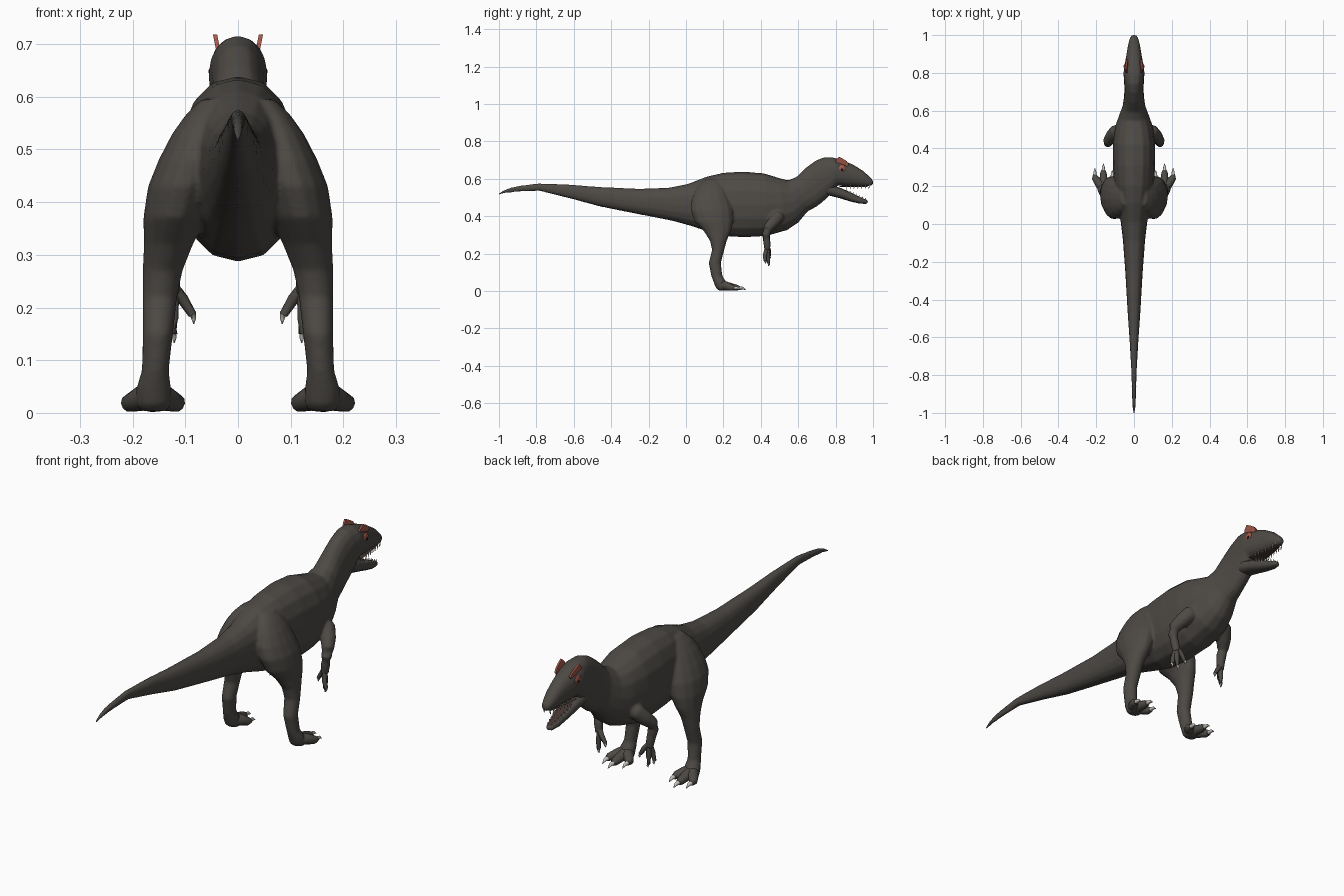
import bpy, bmesh, math
from mathutils import Vector

cube = bpy.data.objects.get("Cube")
if cube:
    bpy.data.objects.remove(cube, do_unlink=True)


def material(name, colour):
    mat = bpy.data.materials.new(name)
    mat.use_nodes = True
    rgba = (*colour, 1)
    mat.diffuse_color = rgba
    bsdf = next(n for n in mat.node_tree.nodes if n.type == 'BSDF_PRINCIPLED')
    bsdf.inputs["Base Color"].default_value = rgba
    bsdf.inputs["Roughness"].default_value = 0.8
    return mat


SKIN = material("dark brown skin", (.075, .068, .06))
RED = material("red crest", (.36, .1, .07))
MOUTH = material("dark mouth", (.06, .035, .03))
IVORY = material("ivory claws and teeth", (.55, .53, .49))
BLACK = material("black eye", (.01, .01, .01))


def finish(name, bm, mats, rule=None, angle=60):
    """Turn a bmesh into a smooth shaded object, colouring faces by a rule."""
    bmesh.ops.recalc_face_normals(bm, faces=bm.faces)
    bm.normal_update()
    for f in bm.faces:
        f.smooth = True
        if rule and rule(f):
            f.material_index = 1
    mesh = bpy.data.meshes.new(name)
    bm.to_mesh(mesh)
    bm.free()
    for m in mats:
        mesh.materials.append(m)
    mesh.set_sharp_from_angle(angle=math.radians(angle))
    obj = bpy.data.objects.new(name, mesh)
    bpy.context.collection.objects.link(obj)
    return obj


def loft(name, rings, mats, sides=16, power=2.0, rule=None):
    """Skin a row of rings, each a centre and two half axes."""
    bm = bmesh.new()
    rows = []
    for centre, a, b in rings:
        row = []
        for i in range(sides):
            t = math.tau * i / sides
            c, s = math.cos(t), math.sin(t)
            c = math.copysign(abs(c) ** (2 / power), c)
            s = math.copysign(abs(s) ** (2 / power), s)
            row.append(bm.verts.new(centre + a * c + b * s))
        rows.append(row)
    for r, q in zip(rows, rows[1:]):
        for i in range(sides):
            j = (i + 1) % sides
            bm.faces.new((r[i], r[j], q[j], q[i]))
    bm.faces.new(rows[0])
    bm.faces.new(rows[-1])
    return finish(name, bm, mats, rule)


def spine(stations):
    """Rings from (top y, top z, bottom y, bottom z, half width)."""
    out = []
    for yt, zt, yb, zb, w in stations:
        top, low = Vector((0, yt, zt)), Vector((0, yb, zb))
        out.append(((top + low) / 2, Vector((w, 0, 0)), (top - low) / 2))
    return out


def tube(name, points, side=1, mat=SKIN, sides=10):
    """Round limb through (x, y, z, radius) points."""
    pts = [Vector((p[0] * side, p[1], p[2])) for p in points]
    rings = []
    for i, p in enumerate(pts):
        d = pts[min(i + 1, len(pts) - 1)] - pts[max(i - 1, 0)]
        q = d.to_track_quat('Z', 'Y')
        r = points[i][3]
        rings.append((p, q @ Vector((r, 0, 0)), q @ Vector((0, r, 0))))
    return loft(name, rings, [mat], sides)


def ball(name, centre, size, mat):
    bm = bmesh.new()
    bmesh.ops.create_uvsphere(bm, u_segments=14, v_segments=8, radius=1)
    for v in bm.verts:
        v.co = Vector(centre) + Vector(size) * v.co
    return finish(name, bm, [mat])


# Tail, trunk, neck and upper skull
trunk = [
    (-.97, .54, -.965, .523, .006), (-.9, .562, -.89, .532, .01),
    (-.79, .576, -.78, .535, .014), (-.63, .57, -.62, .495, .023),
    (-.47, .557, -.46, .452, .034), (-.25, .547, -.24, .408, .047),
    (-.09, .553, -.08, .377, .059), (.01, .573, .02, .35, .071),
    (.11, .612, .11, .32, .088), (.2, .633, .2, .294, .104),
    (.31, .639, .31, .287, .113), (.42, .629, .43, .294, .113),
    (.49, .607, .54, .325, .1), (.545, .592, .6, .365, .08),
    (.59, .61, .65, .425, .061), (.645, .663, .7, .452, .053),
    (.695, .699, .74, .484, .051), (.74, .716, .78, .525, .053),
    (.79, .714, .81, .564, .056), (.845, .698, .855, .56, .049),
    (.9, .673, .91, .56, .039), (.95, .641, .955, .56, .031),
    (.985, .608, .985, .562, .022), (1, .592, 1, .567, .013)]
body = loft("body", spine(trunk), [SKIN], 16, 2.25)
tube("tail_tip", [(0, -.86, .552, .012), (0, -.93, .545, .009),
                  (0, -.97, .532, .007), (0, -1, .519, .002)])

# Open mouth: palate plate and lower jaw
palate = [(.82, .563, .82, .556, .036), (.87, .563, .87, .556, .03),
          (.93, .563, .93, .556, .02), (.97, .563, .97, .557, .012)]
loft("palate", spine(palate), [MOUTH], 12, 3)
jaw = [(.77, .57, .75, .515, .043), (.83, .55, .82, .497, .039),
       (.885, .525, .875, .48, .031), (.93, .503, .925, .468, .025),
       (.965, .488, .96, .466, .016), (.972, .48, .97, .47, .008)]
loft("lower_jaw", spine(jaw), [SKIN, MOUTH], 12, 2.4,
     lambda f: f.normal.z > .8 and f.calc_center_median().y > .82)


def leg_ring(z, x, y, rx, ry, side):
    return Vector((x * side, y, z)), Vector((rx, 0, 0)), Vector((0, ry, 0))


leg = [(.595, .05, .14, .02, .04), (.565, .066, .135, .034, .065),
       (.53, .078, .132, .047, .085), (.48, .092, .132, .059, .105),
       (.43, .106, .138, .065, .114), (.37, .12, .15, .06, .104),
       (.32, .132, .168, .047, .074), (.27, .143, .173, .038, .046),
       (.22, .148, .172, .033, .033), (.15, .152, .154, .029, .033),
       (.08, .157, .165, .026, .03), (.045, .16, .183, .034, .035),
       (.015, .16, .192, .034, .032), (.003, .16, .2, .025, .025)]

# Outline of each horn-like crest plate
crest = [(.79, .67), (.803, .702), (.818, .718), (.838, .708), (.86, .694),
         (.872, .678), (.862, .665)]

limbs = []
for side, label in ((1, "left"), (-1, "right")):
    # Leg, toes and claws
    limbs.append(loft(label + "_leg", [leg_ring(*s, side) for s in leg],
                      [SKIN], 14))
    for toe, x, y in (("inner", .115, .25), ("middle", .162, .285),
                      ("outer", .207, .26)):
        mid = (x + .16) / 2
        tube(f"{label}_{toe}_toe",
             [(.16, .18, .035, .026), (mid, .215, .027, .024),
              (x, y - .015, .018, .017), (x, y, .016, .011)], side)
        tube(f"{label}_{toe}_toe_claw",
             [(x, y - .005, .017, .01), (x, y + .018, .016, .007),
              (x, y + .035, .006, .001)], side, IVORY, 8)

    # Arm with three clawed fingers
    limbs.append(tube(
        label + "_arm",
        [(.07, .5, .41, .03), (.097, .49, .395, .036), (.12, .465, .365, .033),
         (.138, .437, .335, .027), (.138, .428, .305, .024),
         (.13, .432, .265, .02), (.124, .435, .222, .017)], side))
    for finger, x, y, z in (("inner", .086, .445, .186),
                            ("middle", .123, .44, .15),
                            ("outer", .14, .422, .162)):
        tube(f"{label}_{finger}_finger",
             [(.124, .435, .24, .012), ((x + .124) / 2, y, z + .03, .011),
              (x, y, z, .008)], side, SKIN, 8)
        tube(f"{label}_{finger}_finger_claw",
             [(x, y, z + .003, .007), (x - .002, y + .004, z - .008, .005),
              (x - .002, y, z - .017, .001)], side, IVORY, 6)

    # Crest plate leaning outwards
    bm = bmesh.new()
    layers = []
    for shift in (-.004, .004):
        layers.append([bm.verts.new((side * (.036 + shift + (z - .68) * .2),
                                     y, z)) for y, z in crest])
    n = len(crest)
    bm.faces.new(layers[0])
    bm.faces.new(layers[1])
    for i in range(n):
        j = (i + 1) % n
        bm.faces.new((layers[0][i], layers[0][j], layers[1][j], layers[1][i]))
    finish(label + "_crest", bm, [RED], angle=30)

    # Eye and red surround below the crest
    ball(label + "_eye_patch", (side * .047, .832, .655),
         (.006, .019, .02), RED)
    ball(label + "_eye", (side * .051, .834, .648), (.005, .007, .007), BLACK)

    # Teeth along both jaws
    for i in range(7):
        t = i / 6
        y, x = .86 + .12 * t, .032 - .017 * t
        tube(f"{label}_upper_tooth", [(x, y, .57, .004), (x, y, .558, .003),
                                      (x, y - .003, .546, .001)],
             side, IVORY, 6)
        y, x, z = .86 + .1 * t, .028 - .017 * t, .53 - .047 * t
        tube(f"{label}_lower_tooth", [(x, y, z - .004, .004),
                                      (x, y, z + .006, .003),
                                      (x, y, z + .015, .001)],
             side, IVORY, 6)

# Blend the limbs into the trunk as one continuous skin
with bpy.context.temp_override(active_object=body, object=body,
                               selected_objects=[body] + limbs,
                               selected_editable_objects=[body] + limbs):
    bpy.ops.object.join()
remesh = body.modifiers.new("blend", 'REMESH')
remesh.mode = 'VOXEL'
remesh.voxel_size = .006
remesh.use_smooth_shade = True
soften = body.modifiers.new("soften", 'SMOOTH')
soften.factor = .5
soften.iterations = 6
